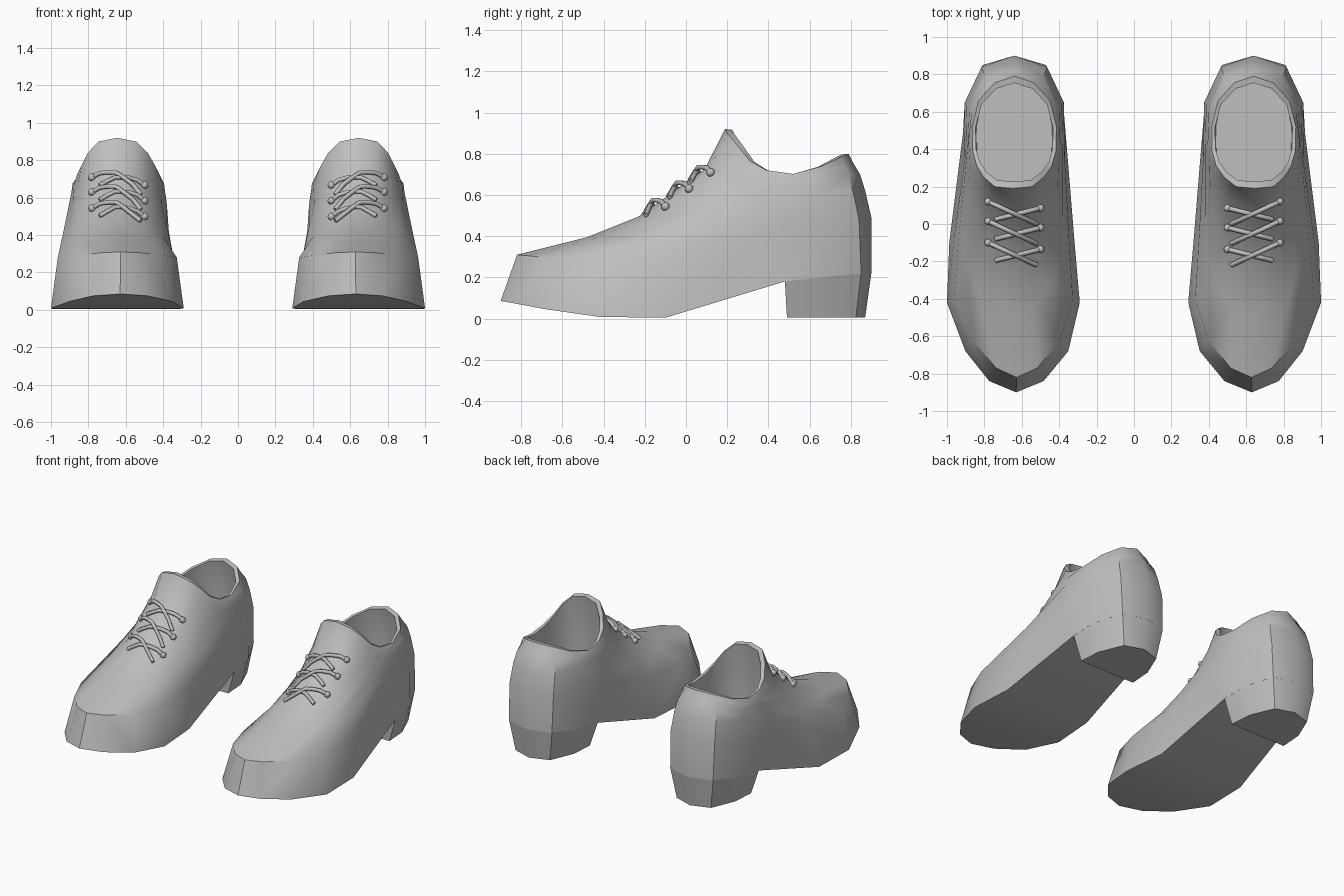
import bpy, bmesh, math
from mathutils import Vector
from mathutils.bvhtree import BVHTree

cube = bpy.data.objects.get("Cube")
if cube:
    bpy.data.objects.remove(cube, do_unlink=True)

grey = bpy.data.materials.new("plain grey")
grey.use_nodes = True
colour = (0.52, 0.52, 0.52, 1)
grey.diffuse_color = colour
grey.node_tree.nodes["Principled BSDF"].inputs["Base Color"].default_value = colour

# Slightly curved centre line of one shoe, as (y, x)
CENTRE = [(-0.9, 0.63), (-0.7, 0.625), (-0.42, 0.645), (0.0, 0.655), (0.3, 0.64), (0.9, 0.64)]

# Half outlines running from toe to heel, as (y, z, half width)
SOLE = [(-.90, .085, 0), (-.84, .075, .145), (-.68, .045, .275), (-.42, .008, .355),
        (-.10, .004, .335), (.48, .18, .275), (.66, .20, .26), (.85, .22, .17), (.90, .22, 0)]
TOE_BOX = [(-.82, .31, 0), (-.77, .305, .11), (-.62, .29, .235), (-.40, .28, .318),
           (-.05, .30, .305), (.35, .42, .27), (.65, .46, .265), (.84, .48, .175), (.90, .49, 0)]
VAMP = [(-.48, .395, 0), (-.43, .392, .12), (-.33, .388, .20), (-.20, .39, .25),
        (.02, .44, .275), (.38, .56, .26), (.63, .60, .255), (.81, .62, .165), (.87, .62, 0)]
INSTEP = [(-.23, .495, 0), (-.19, .49, .10), (-.11, .49, .165), (.02, .51, .21),
          (.18, .56, .238), (.40, .63, .25), (.62, .66, .24), (.79, .70, .15), (.845, .70, 0)]
ANKLE = [(.09, .725, 0), (.11, .715, .10), (.16, .70, .165), (.23, .68, .21),
         (.33, .67, .237), (.45, .675, .245), (.63, .69, .225), (.765, .745, .13), (.815, .75, 0)]
COLLAR = [(.19, .92, 0), (.20, .90, .10), (.25, .84, .16), (.31, .765, .20),
          (.39, .72, .222), (.52, .702, .225), (.66, .74, .19), (.755, .785, .105), (.79, .80, 0)]


def centre(y):
    for (y0, x0), (y1, x1) in zip(CENTRE, CENTRE[1:]):
        if y <= y1:
            return x0 + (x1 - x0) * (y - y0) / (y1 - y0)
    return CENTRE[-1][1]


def ring(bm, outline):
    """Closed loop: toe point, outer side, heel point, inner side."""
    outer = [bm.verts.new((centre(y) + w, y, z)) for y, z, w in outline]
    inner = [bm.verts.new((centre(y) - w, y, z)) for y, z, w in outline[1:-1]]
    return outer + inner[::-1]


def bridge(bm, a, b):
    n = len(a)
    for i in range(n):
        j = (i + 1) % n
        bm.faces.new((a[i], a[j], b[j], b[i]))


def cap(bm, loop):
    """Fill a loop with strips running across the shoe."""
    n = len(loop)
    half = n // 2
    for i in range(half):
        quad = [loop[i], loop[i + 1], loop[(n - i - 1) % n], loop[(n - i) % n]]
        bm.faces.new(list(dict.fromkeys(quad)))


def finish(obj):
    obj.data.materials.append(grey)
    mirror = obj.modifiers.new("other shoe", "MIRROR")
    mirror.use_mirror_merge = False


def mesh_object(name, bm, angle):
    bmesh.ops.recalc_face_normals(bm, faces=bm.faces)
    mesh = bpy.data.meshes.new(name)
    bm.to_mesh(mesh)
    mesh.shade_smooth()
    mesh.set_sharp_from_angle(angle=math.radians(angle))
    obj = bpy.data.objects.new(name, mesh)
    bpy.context.collection.objects.link(obj)
    finish(obj)
    return obj


# Shoe body: outer wall, thin rim, inner lining and insole
rim = [(.49 + (y - .49) * .88, z - .004, w * .92) for y, z, w in COLLAR]
lining = [(.49 + (y - .49) * 1.05, .55, w * .95) for y, z, w in COLLAR]
insole = [(.49 + (y - .49) * 1.05, .30, w * .9) for y, z, w in COLLAR]
bm = bmesh.new()
loops = [ring(bm, o) for o in (SOLE, TOE_BOX, VAMP, INSTEP, ANKLE, COLLAR, rim, lining, insole)]
for a, b in zip(loops, loops[1:]):
    bridge(bm, a, b)
cap(bm, loops[0])
cap(bm, loops[-1])
mesh_object("shoe_body", bm, 42)
surface = BVHTree.FromBMesh(bm)
bm.free()

# Heel block, tapering from the back of the sole to the ground
bm = bmesh.new()
upper, lower = [], []
back = SOLE[5:]
sides = [(y, z, w) for y, z, w in back] + [(y, z, -w) for y, z, w in back[-2::-1]]
for y, z, w in sides:
    upper.append(bm.verts.new((centre(y) + w, y, z + .002)))
    low_y = .49 + (y - .48) * .38 / .42
    lower.append(bm.verts.new((centre(y) + w * .8, low_y, .006)))
bridge(bm, upper, lower)
bm.faces.new(lower)
bm.faces.new(upper)
mesh_object("heel_block", bm, 35)
bm.free()


def on_shoe(x, y, lift):
    hit = surface.ray_cast(Vector((x, y, 2)), Vector((0, 0, -1)))[0]
    return Vector((x, y, hit.z + lift))


# Crossed laces with a round knot at each eyelet
laces = bpy.data.curves.new("laces", "CURVE")
laces.dimensions = "3D"
laces.bevel_depth = .013
laces.bevel_resolution = 1
laces.use_fill_caps = True
knots = bmesh.new()


def strand(x0, y0, x1, y1, lift):
    steps = 6
    spline = laces.splines.new("POLY")
    spline.points.add(steps)
    for i, point in enumerate(spline.points):
        t = i / steps
        arch = lift * math.sin(math.pi * t)
        point.co = (*on_shoe(x0 + (x1 - x0) * t, y0 + (y1 - y0) * t, .012 + arch), 1)
    spline.use_smooth = True


def knot(x, y):
    made = bmesh.ops.create_uvsphere(knots, u_segments=8, v_segments=6, radius=.021)
    bmesh.ops.translate(knots, verts=made["verts"], vec=on_shoe(x, y, .012))


for y in (.12, .015, -.10):
    strand(.78, y, .52, y - .12, .018)
    strand(.50, y - .035, .74, y - .095, .006)
    knot(.78, y)
    knot(.50, y - .035)

lace_obj = bpy.data.objects.new("laces", laces)
bpy.context.collection.objects.link(lace_obj)
finish(lace_obj)
mesh_object("lace_knots", knots, 60)
knots.free()
